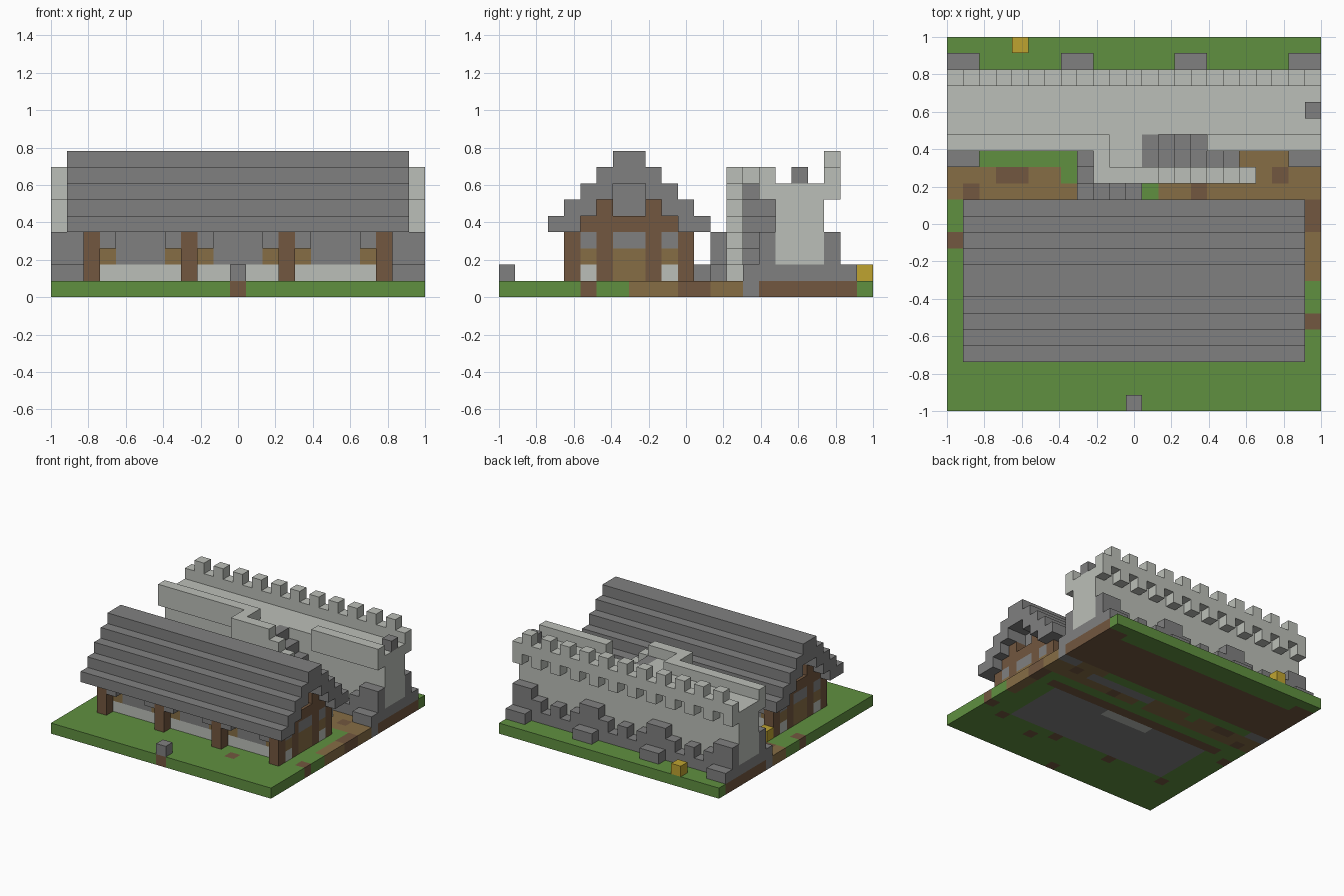
import bpy
import bmesh
from mathutils import Vector

default = bpy.data.objects.get("Cube")
if default:
    bpy.data.objects.remove(default, do_unlink=True)

N = 23            # blocks along each side
U = 2 / N         # block size
LAST = N - 1
COLORS = {
    "grass_green": (0.117, 0.279, 0.051),
    "dirt_brown": (0.17, 0.095, 0.05),
    "path_tan": (0.24, 0.155, 0.06),
    "stone_grey": (0.216, 0.216, 0.216),
    "pale_stone": (0.5, 0.52, 0.48),
    "straw_yellow": (0.52, 0.37, 0.03),
}
GREEN, BROWN, TAN, GREY, PALE, YELLOW = range(len(COLORS))
materials = []
for name, rgb in COLORS.items():
    m = bpy.data.materials.new(name)
    m.use_nodes = True
    m.diffuse_color = (*rgb, 1)
    m.node_tree.nodes["Principled BSDF"].inputs["Base Color"].default_value = (*rgb, 1)
    materials.append(m)

grid = {}


def span(v):
    return range(v[0], v[1] + 1) if isinstance(v, tuple) else (v,)


def fill(part, color, x, y, z):
    """Fill a box of blocks; each axis is one index or an inclusive (first, last)."""
    for i in span(x):
        for j in span(y):
            for k in span(z):
                grid[i, j, k] = (part, color)


ALL = (0, LAST)


def ground(color, x, y):
    fill("ground", color, x, y, 0)


# Ground slab: grass, with paths, earth under the wall and a stone house floor
ground(GREEN, ALL, ALL)
ground(BROWN, ALL, (16, 20))
ground(TAN, ALL, (13, 14))
ground(GREEN, (2, 7), 15)
ground(GREEN, 7, 14)
ground(GREEN, 12, 13)
ground(TAN, (18, 20), 15)
ground(TAN, LAST, (8, 10))
ground(BROWN, LAST, (11, 12))
ground(BROWN, (2, 20), 11)
ground(GREY, (12, 18), 14)
for x, y in ((0, 10), (LAST, 5), (11, 0), (1, 13), (3, 14), (4, 14),
             (15, 13), (20, 14), (16, 3)):
    ground(BROWN, x, y)
for x in (0, 21):
    ground(GREY, (x, x + 1), 15)
    ground(BROWN, (x, x + 1), 21)
ground(GREY, (3, 19), (5, 10))
ground(PALE, (9, 13), 10)

# House long walls, recessed behind the posts
POSTS = (2, 8, 14, 20)
for y in (5, 10):
    fill("house_wall", PALE, (2, 20), y, 1)
    fill("house_wall", GREY, (2, 20), y, (2, 3))
for y in (4, 11):
    wall_y = 5 if y == 4 else 10
    for p in POSTS:
        for x in (p - 1, p + 1):
            if POSTS[0] < x < POSTS[-1]:
                fill("house_wall", TAN, x, wall_y, 2)
                fill("post_bracket", GREY, x, y, 3)

# House gable ends
for x in (2, 20):
    inner = 3 if x == 2 else 19
    fill("gable_wall", GREY, x, (5, 10), 3)
    for y in (5, 10):
        fill("gable_wall", PALE, x, y, 1)
        fill("gable_wall", TAN, x, y, 2)
    fill("house_door", TAN, x, (7, 8), (1, 2))
    fill("gable_beam", BROWN, x, (5, 10), 4)
    fill("gable_wall", GREY, inner, (7, 8), (5, 6))
    for y in (6, 9):
        fill("gable_post", BROWN, x, y, (1, 5))
for x in POSTS:
    for y in (4, 11):
        fill("house_post", BROWN, x, y, (1, 3))
        ground(BROWN, x, y)

# Stepped roof shell
for k in range(4, 9):
    for j in (k - 1, min(k, 7)):
        for y in (j, 15 - j):
            fill("roof", GREY, (1, 21), y, k)

# Curtain wall with a footing, buttresses on both sides
fill("castle_wall", PALE, ALL, (17, 19), (1, 6))
fill("wall_footing", GREY, ALL, (16, 20), 1)
BUTTRESSES = (0, 7, 14, 21)
for b in BUTTRESSES:
    fill("wall_footing", GREY, (max(b - 1, 0), min(b + 2, LAST)), 20, 2)
    fill("buttress", GREY, (b, b + 1), 20, (1, 3))
    fill("buttress", GREY, (b, b + 1), 21, 1)
for x in (4, 11, 18):
    fill("wall_footing", GREY, x, 20, 2)
for b in (BUTTRESSES[0], BUTTRESSES[-1]):
    fill("wall_footing", GREY, (max(b - 1, 0), min(b + 2, LAST)), 16, 2)
    fill("buttress", GREY, (b, b + 1), 16, (1, 3))
    fill("buttress", GREY, (b, b + 1), 15, 1)

# Outer battlement: corbels, parapet and merlons
fill("outer_parapet", PALE, ALL, 20, 7)
for x in range(N):
    if x % 2:
        fill("merlon", PALE, x, 20, 8)
    else:
        fill("corbel", PALE, x, 20, 6)
fill("loose_block", GREY, LAST, 18, 7)

# Inner parapet
fill("inner_parapet", PALE, (0, 9), 16, (6, 7))
fill("inner_parapet", PALE, (16, LAST), 16, (6, 7))

# Stair landing, stairs and the stepped stair wall
fill("stair_landing", PALE, (10, 11), (15, 16), (1, 6))
fill("stair_wall", PALE, 9, (14, 16), (1, 7))
fill("stair_wall", PALE, (10, 11), 14, (1, 7))
for step in range(7):
    x, top = 12 + step, 6 - step
    fill("stair_wall", PALE, x, 14, (1, top + 1))
    if top:
        fill("stairs", GREY, x, 15, (1, top))
        if step < 4:
            fill("stairs", GREY, x, 16, (1, top))

# Rubble at the foot of the landing
fill("landing_footing", GREY, 8, 15, (1, 3))
fill("landing_footing", GREY, 8, 14, (1, 2))
fill("landing_footing", GREY, 8, 13, 1)
fill("landing_footing", GREY, 9, 13, (1, 2))
fill("landing_footing", GREY, 10, 13, (1, 3))
fill("landing_footing", GREY, 11, 13, 1)
fill("landing_footing", GREY, (9, 10), 12, 1)

# Loose blocks in the yard
fill("front_stone", GREY, 11, 0, 1)
fill("hay_bale_back", YELLOW, 4, LAST, 1)
fill("hay_bale_yard", YELLOW, 2, 12, 1)


def build(part):
    """Make one object from the exposed faces of a part's blocks."""
    bm = bmesh.new()
    for cell, (owner, color) in grid.items():
        if owner != part:
            continue
        center = Vector(cell) + Vector((0.5, 0.5, 0.5))
        for axis in range(3):
            for sign in (-1, 1):
                n = Vector((0, 0, 0))
                n[axis] = sign
                if tuple(c + int(d) for c, d in zip(cell, n)) in grid:
                    continue
                a = Vector((0, 0, 0))
                a[(axis + 1) % 3] = 1
                b = n.cross(a)
                corners = (a + b, b - a, -a - b, a - b)
                face = bm.faces.new([
                    bm.verts.new(((center + (n + c) / 2) - Vector((N / 2, N / 2, 0))) * U)
                    for c in corners])
                face.material_index = color
    bmesh.ops.remove_doubles(bm, verts=bm.verts, dist=U / 100)
    bmesh.ops.dissolve_limit(bm, angle_limit=0.01, verts=bm.verts, edges=bm.edges,
                             delimit={'MATERIAL'})
    mesh = bpy.data.meshes.new(part)
    for m in materials:
        mesh.materials.append(m)
    bm.to_mesh(mesh)
    bm.free()
    bpy.context.collection.objects.link(bpy.data.objects.new(part, mesh))


for part in sorted({owner for owner, _ in grid.values()}):
    build(part)
